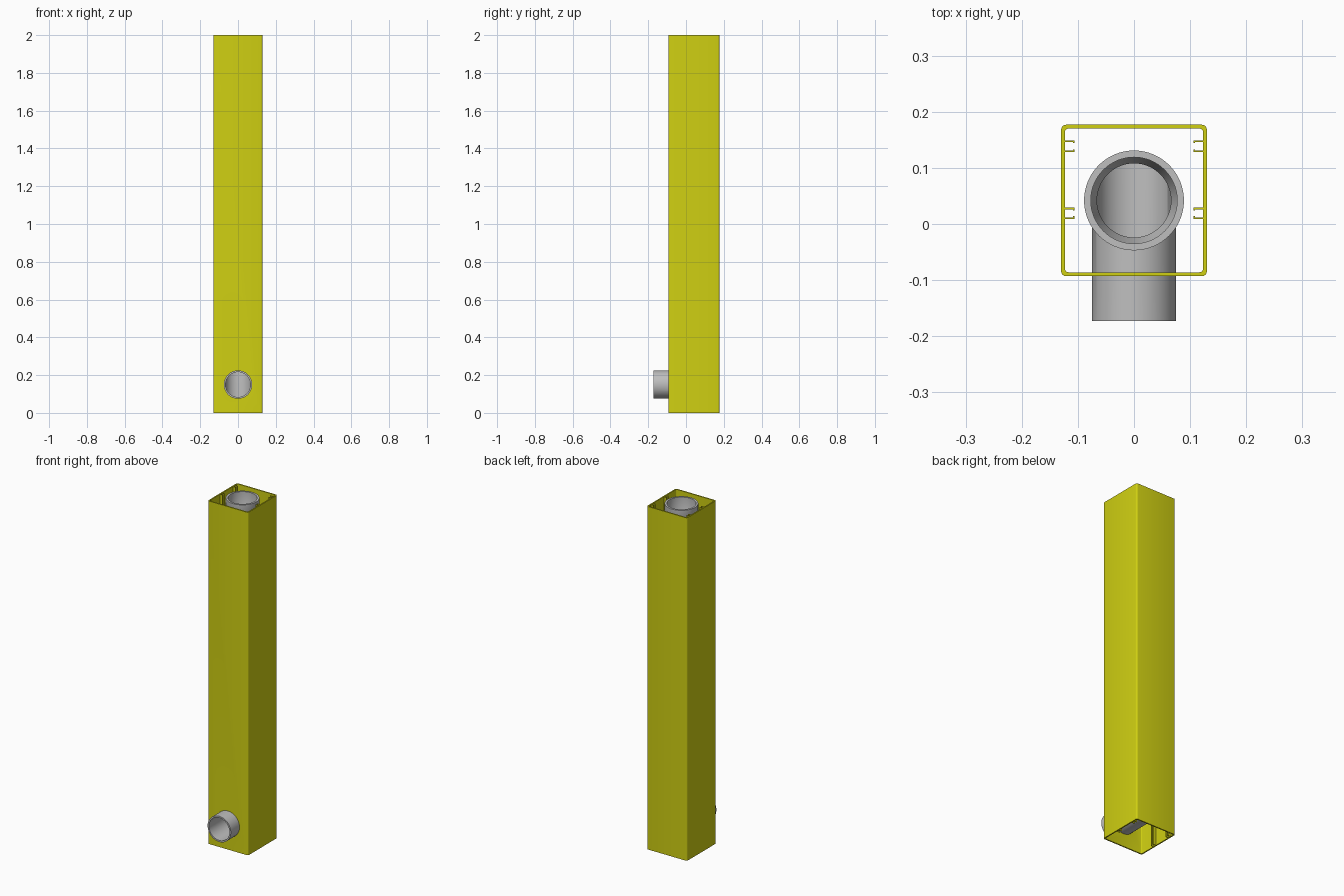
import bpy, bmesh, math

if "Cube" in bpy.data.objects:
    bpy.data.objects.remove(bpy.data.objects["Cube"], do_unlink=True)


def material(name, rgb):
    m = bpy.data.materials.new(name)
    m.use_nodes = True
    m.diffuse_color = (*rgb, 1)
    m.node_tree.nodes["Principled BSDF"].inputs["Base Color"].default_value = (*rgb, 1)
    return m


yellow = material("yellow", (0.63, 0.63, 0.006))
grey = material("grey", (0.52, 0.52, 0.52))

HEIGHT = 2.0
HALF_X, HALF_Y, MID_Y = 0.13, 0.135, 0.042   # square post
WALL = 0.007
PIPE_Z = 0.15                                # outlet axis height
OUTER, INNER = 0.075, 0.066                  # pipe radii
FRONT_Y = -0.173


def skin(name, rings, mat):
    """Join closed rings, the last one back to the first, into one solid."""
    bm = bmesh.new()
    loops = [[bm.verts.new(p) for p in ring] for ring in rings]
    n = len(loops[0])
    for a, b in zip(loops, loops[1:] + loops[:1]):
        for i in range(n):
            j = (i + 1) % n
            bm.faces.new((a[i], a[j], b[j], b[i]))
    bmesh.ops.recalc_face_normals(bm, faces=bm.faces)
    mesh = bpy.data.meshes.new(name)
    bm.to_mesh(mesh)
    bm.free()
    mesh.materials.append(mat)
    ob = bpy.data.objects.new(name, mesh)
    bpy.context.collection.objects.link(ob)
    return ob


def smooth(ob):
    bpy.ops.object.select_all(action="DESELECT")
    ob.select_set(True)
    bpy.context.view_layer.objects.active = ob
    bpy.ops.object.shade_smooth_by_angle(angle=math.radians(35))


def rounded(inset, radius, z, steps=4):
    """Rounded rectangle of the post, moved inward by inset."""
    pts = []
    hx, hy = HALF_X - inset - radius, HALF_Y - inset - radius
    for k, (sx, sy) in enumerate([(1, 1), (-1, 1), (-1, -1), (1, -1)]):
        for s in range(steps + 1):
            a = math.pi / 2 * (k + s / steps)
            pts.append((sx * hx + radius * math.cos(a),
                        MID_Y + sy * hy + radius * math.sin(a), z))
    return pts


# Hollow post, open at both ends
post = skin("post", [rounded(0, 0.009, 0), rounded(0, 0.009, HEIGHT),
                     rounded(WALL, 0.006, HEIGHT), rounded(WALL, 0.006, 0)], yellow)

# Round hole in the front wall
bpy.ops.mesh.primitive_cylinder_add(vertices=64, radius=OUTER, depth=0.1,
                                    location=(0, MID_Y - HALF_Y, PIPE_Z),
                                    rotation=(math.pi / 2, 0, 0))
cutter = bpy.context.object
cutter.hide_render = True
hole = post.modifiers.new("outlet_hole", "BOOLEAN")
hole.object = cutter
hole.operation = "DIFFERENCE"
hole.solver = "EXACT"
bpy.context.view_layer.objects.active = post
bpy.ops.object.modifier_apply(modifier=hole.name)
bpy.data.objects.remove(cutter, do_unlink=True)
smooth(post)


# Lipped guide rails along the inside of the side walls
def rail(name, side, y, lip):
    wall, tip, t = HALF_X - WALL / 2, 0.106, 0.003
    profile = [(wall, y), (tip, y), (tip, y + lip * 0.005),
               (tip + t, y + lip * 0.005), (tip + t, y + lip * t), (wall, y + lip * t)]
    bm = bmesh.new()
    face = bm.faces.new([bm.verts.new((side * px, py, 0)) for px, py in profile])
    top = bmesh.ops.extrude_face_region(bm, geom=[face])["geom"]
    bmesh.ops.translate(bm, vec=(0, 0, HEIGHT),
                        verts=[v for v in top if isinstance(v, bmesh.types.BMVert)])
    bmesh.ops.recalc_face_normals(bm, faces=bm.faces)
    mesh = bpy.data.meshes.new(name)
    bm.to_mesh(mesh)
    bm.free()
    mesh.materials.append(yellow)
    bpy.context.collection.objects.link(bpy.data.objects.new(name, mesh))


for side, label in ((1, "left"), (-1, "right")):
    for place, low, high in (("front", 0.009, 0.029), ("back", 0.128, 0.149)):
        rail(f"{label}_{place}_rail_a", side, low, 1)
        rail(f"{label}_{place}_rail_b", side, high, -1)


# Drain pipe: socket at the top, mitred elbow at the bottom, outlet to the front
def circle(r, place):
    pts = []
    for i in range(64):
        a = math.tau * i / 64
        pts.append(place(r * math.cos(a), r * math.sin(a)))
    return pts


def upright(r, z):
    return circle(r, lambda c, s: (c, MID_Y + s, z))


def mitre(r):
    return circle(r, lambda c, s: (c, MID_Y + s, PIPE_Z - s))


def outlet(r):
    return circle(r, lambda c, s: (c, FRONT_Y, PIPE_Z - s))


pipe = skin("drain_pipe", [
    upright(0.089, HEIGHT), upright(0.089, 1.9), upright(OUTER, 1.88),
    mitre(OUTER), outlet(OUTER), outlet(INNER), mitre(INNER),
    upright(INNER, 1.88), upright(0.077, 1.9), upright(0.077, HEIGHT)], grey)
smooth(pipe)
